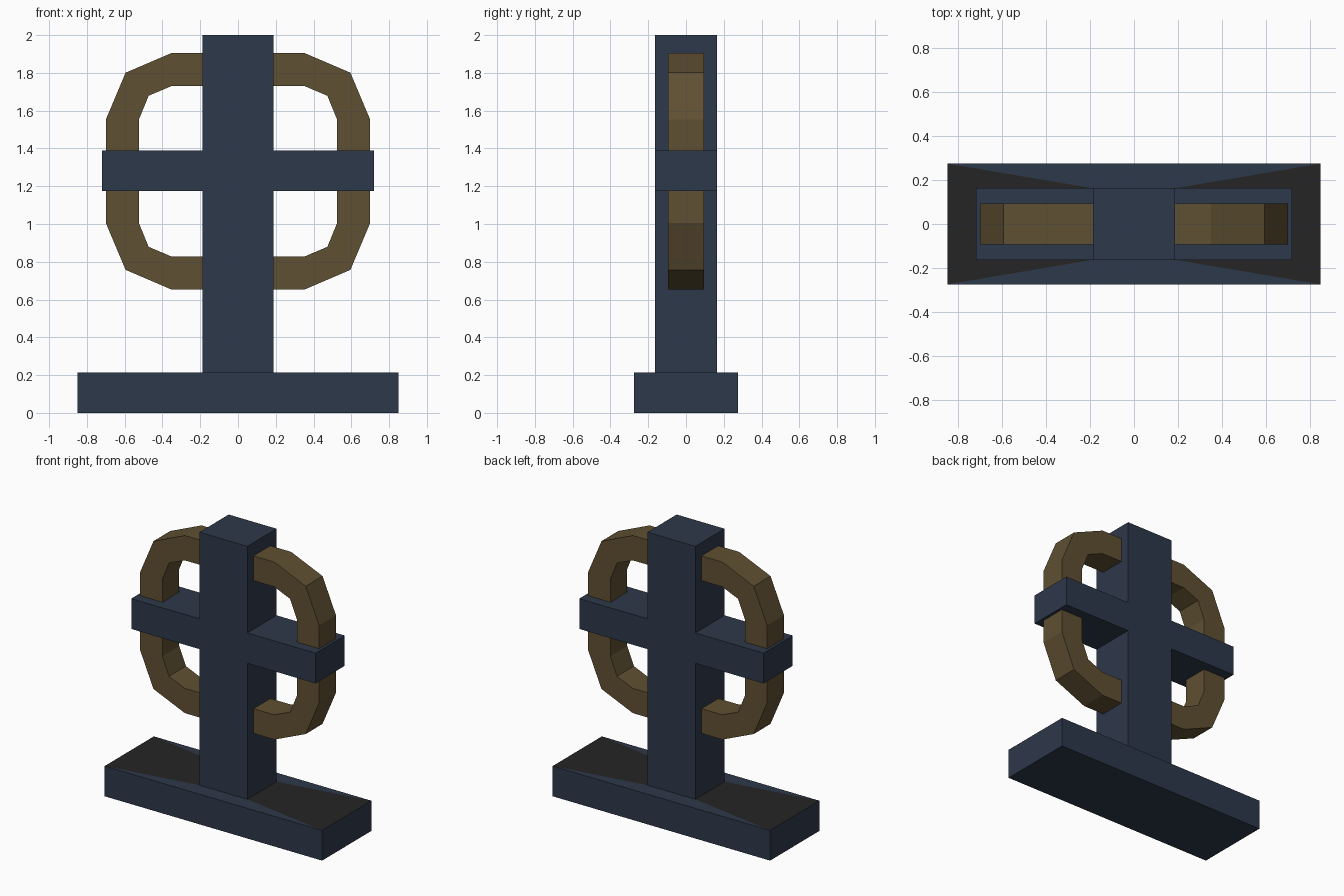
import bpy, bmesh
from mathutils import Vector

if "Cube" in bpy.data.objects:
    bpy.data.objects.remove(bpy.data.objects["Cube"])


def material(name, rgb):
    m = bpy.data.materials.new(name)
    m.diffuse_color = (*rgb, 1)
    m.use_nodes = True
    m.node_tree.nodes["Principled BSDF"].inputs["Base Color"].default_value = m.diffuse_color
    return m


BLUE = material("slate_blue", (0.027, 0.040, 0.070))
BROWN = material("bronze_brown", (0.115, 0.080, 0.032))
DARK = material("dark_grey", (0.018, 0.018, 0.018))


def finish(bm, name, mats):
    bmesh.ops.recalc_face_normals(bm, faces=bm.faces)
    mesh = bpy.data.meshes.new(name)
    bm.to_mesh(mesh)
    bm.free()
    for m in mats:
        mesh.materials.append(m)
    obj = bpy.data.objects.new(name, mesh)
    bpy.context.collection.objects.link(obj)
    return obj


def extrude(bm, face, offset=(0, 0, 0)):
    """Extrude one face; return the new cap and the new side faces."""
    bm.faces.ensure_lookup_table()
    before = set(bm.faces)
    cap = bmesh.ops.extrude_discrete_faces(bm, faces=[face])["faces"][0]
    bmesh.ops.translate(bm, verts=cap.verts, vec=Vector(offset))
    return cap, [f for f in bm.faces if f not in before and f is not cap]


# Base, post and crossbar grown from a single block
BASE = (0.85, 0.275, 0.213)
POST = (0.187, 0.163)
BAR_X, BAR_Z0, BAR_Z1, TOP = 0.72, 1.174, 1.388, 2.0

bm = bmesh.new()
bmesh.ops.create_cube(bm, size=2)
for v in bm.verts:
    v.co = (v.co.x * BASE[0], v.co.y * BASE[1], BASE[2] if v.co.z > 0 else 0)
bm.normal_update()
top = max(bm.faces, key=lambda f: f.calc_center_median().z)

# Inset of the base top to the post footprint, with dark end panels
top, panels = extrude(bm, top)
for v in top.verts:
    v.co.x *= POST[0] / BASE[0]
    v.co.y *= POST[1] / BASE[1]
for f in panels:
    c = f.calc_center_median()
    f.material_index = 1 if abs(c.x) > abs(c.y) else 0

# Post levels, then the two arms from the middle level
z, arms = BASE[2], []
for level in (BAR_Z0, BAR_Z1, TOP):
    top, sides = extrude(bm, top, (0, 0, level - z))
    z = level
    if level == BAR_Z1:
        arms = [f for f in sides if abs(f.calc_center_median().x) > 0.1]
for f in arms:
    s = 1 if f.calc_center_median().x > 0 else -1
    extrude(bm, f, (s * (BAR_X - POST[0]), 0, 0))
finish(bm, "cross_and_base", [BLUE, DARK])

# Ring: one corner of the outline mirrored into all four quadrants
RING_Z, HALF_DEPTH = 1.279, 0.094
outer = [(0.70, 0.273), (0.595, 0.522), (0.35, 0.627)]
inner = [(0.525, 0.273), (0.473, 0.40), (0.35, 0.452)]


def full_loop(q):
    r = q[::-1]
    return (q + [(-x, z) for x, z in r]
            + [(-x, -z) for x, z in q] + [(x, -z) for x, z in r])


bm = bmesh.new()
loops = [[bm.verts.new((x, y, z + RING_Z)) for x, z in full_loop(q)]
         for q, y in ((outer, -HALF_DEPTH), (outer, HALF_DEPTH),
                      (inner, HALF_DEPTH), (inner, -HALF_DEPTH))]
n = len(loops[0])
for k in range(4):
    a, b = loops[k], loops[(k + 1) % 4]
    for i in range(n):
        j = (i + 1) % n
        bm.faces.new((a[i], a[j], b[j], b[i]))
finish(bm, "ring", [BROWN])
